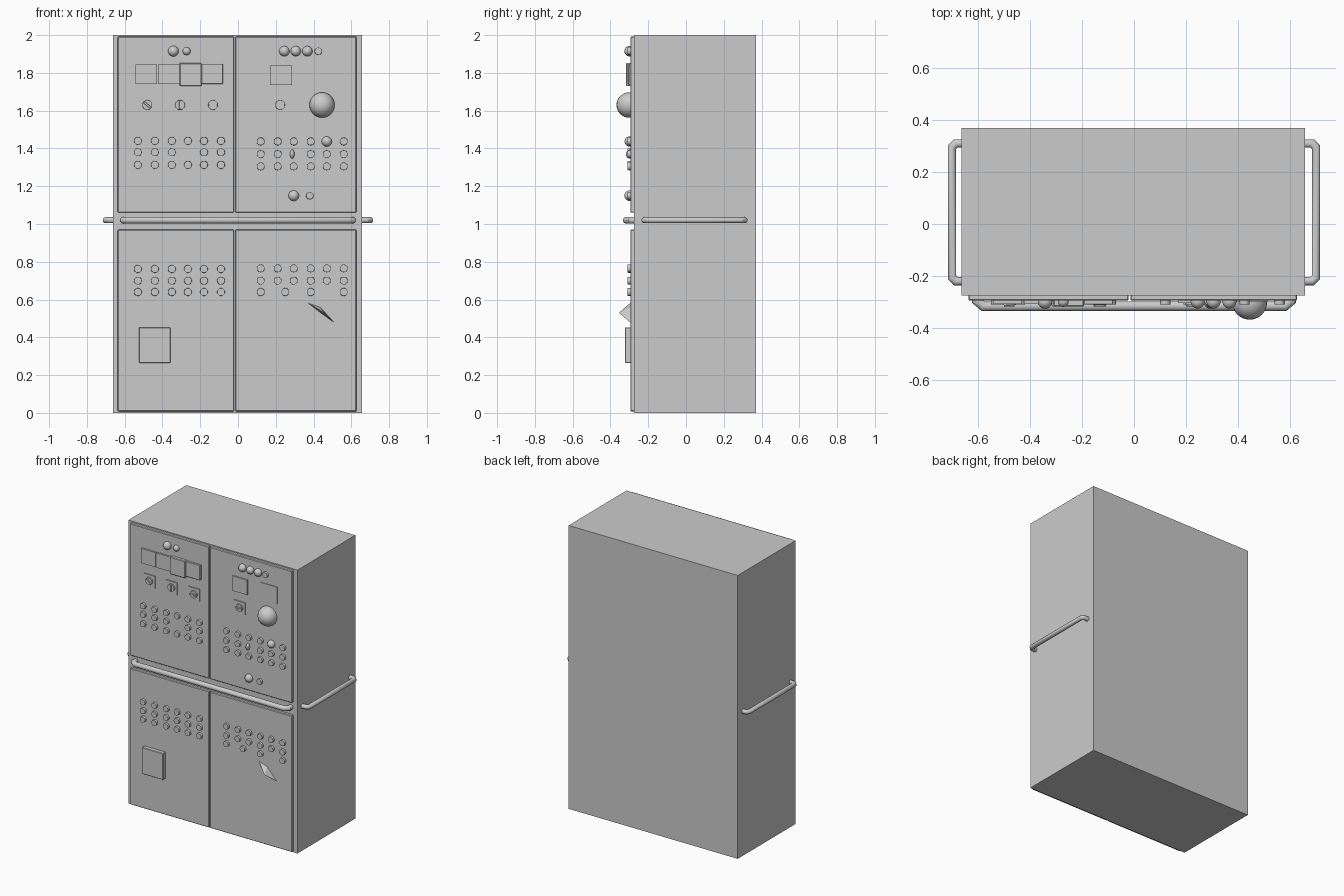
import bpy, bmesh, math
from mathutils import Vector

if "Cube" in bpy.data.objects:
    bpy.data.objects.remove(bpy.data.objects["Cube"])

grey = bpy.data.materials.new("light_grey")
grey.use_nodes = True
COLOUR = (0.6, 0.6, 0.6, 1)
grey.diffuse_color = COLOUR
grey.node_tree.nodes["Principled BSDF"].inputs["Base Color"].default_value = COLOUR
FACE = -0.295  # outer surface of the doors


def finish(name, bm, smooth=False):
    bmesh.ops.recalc_face_normals(bm, faces=bm.faces)
    mesh = bpy.data.meshes.new(name)
    bm.to_mesh(mesh)
    bm.free()
    mesh.materials.append(grey)
    ob = bpy.data.objects.new(name, mesh)
    bpy.context.collection.objects.link(ob)
    if smooth:
        bpy.ops.object.select_all(action="DESELECT")
        ob.select_set(True)
        bpy.context.view_layer.objects.active = ob
        bpy.ops.object.shade_smooth_by_angle(angle=math.radians(40))
    return ob


def box(name, x, y, z, bevel=0):
    """Box from (min, max) ranges."""
    bm = bmesh.new()
    bmesh.ops.create_cube(bm, size=1)
    for v in bm.verts:
        v.co = [(r[0] + r[1]) / 2 + c * (r[1] - r[0]) for r, c in zip((x, y, z), v.co)]
    if bevel:
        bmesh.ops.bevel(bm, geom=list(bm.edges), offset=bevel, segments=1, affect="EDGES")
    return finish(name, bm)


def button(name, x, z, radius=0.021, depth=0.015):
    """Short round cap with a bevelled rim, facing the front."""
    bm = bmesh.new()
    bmesh.ops.create_cone(bm, cap_ends=True, segments=20, radius1=radius,
                          radius2=radius * 0.95, depth=depth + 0.005)
    for v in bm.verts:
        a, b, c = v.co
        v.co = (x + a, FACE - c - (depth - 0.005) / 2, z + b)
    return finish(name, bm, True)


def ball(name, x, z, radius, y=FACE, stretch=(1, 1, 1)):
    bm = bmesh.new()
    bmesh.ops.create_uvsphere(bm, u_segments=24, v_segments=14, radius=radius)
    for v in bm.verts:
        v.co = [o + c * s for o, c, s in zip((x, y, z), v.co, stretch)]
    return finish(name, bm, True)


def rail(name, points, radius=0.018):
    """Round tube following a path, with mitred corners."""
    pts = [Vector(p) for p in points]
    bm = bmesh.new()
    rings = []
    up = Vector((0, 0, 1))
    for i, p in enumerate(pts):
        before = (p - pts[i - 1]).normalized() if i else (pts[1] - p).normalized()
        after = (pts[i + 1] - p).normalized() if i < len(pts) - 1 else before
        side = (before + after).normalized().cross(up)
        widen = 1 / max(0.5, math.cos(before.angle(after) / 2))
        rings.append([bm.verts.new(p + radius * (side * widen * math.cos(t) + up * math.sin(t)))
                      for t in (k * math.tau / 16 for k in range(16))])
    for a, b in zip(rings, rings[1:]):
        for k in range(16):
            bm.faces.new((a[k], a[k - 1], b[k - 1], b[k]))
    bm.faces.new(rings[0])
    bm.faces.new(rings[-1])
    return finish(name, bm, True)


# Cabinet and its four doors
box("cabinet", (-0.663, 0.657), (-0.275, 0.37), (0, 2))
for side, xs in (("right", (-0.637, -0.021)), ("left", (-0.014, 0.627))):
    for level, zs in (("upper", (1.06, 1.992)), ("lower", (0.008, 0.97))):
        box(f"{level}_{side}_door", xs, (FACE, -0.27), zs, 0.004)

# Guard rails on the front and both sides
rail("front_rail", [(-0.605, -0.27, 1.02), (-0.605, -0.295, 1.02), (-0.58, -0.316, 1.02),
                    (0.58, -0.316, 1.02), (0.605, -0.295, 1.02), (0.605, -0.27, 1.02)])
for side, s, wall in (("left", 1, 0.65), ("right", -1, 0.655)):
    rail(f"{side}_rail", [(s * wall, -0.22, 1.02), (s * 0.685, -0.22, 1.02),
                          (s * 0.7, -0.205, 1.02), (s * 0.7, 0.295, 1.02),
                          (s * 0.685, 0.31, 1.02), (s * wall, 0.31, 1.02)], 0.016)

# Button banks: columns, rows, gaps as (column, row)
left_cols = (-0.53, -0.44, -0.35, -0.265, -0.18, -0.09)
right_cols = (0.12, 0.21, 0.295, 0.385, 0.47, 0.56)
banks = {
    "upper_right": (left_cols, (1.44, 1.38, 1.313), {(3, 1)}),
    "upper_left": (right_cols, (1.437, 1.37, 1.305), {(4, 0), (2, 1)}),
    "lower_right": (left_cols, (0.762, 0.7, 0.64), set()),
    "lower_left": (right_cols, (0.765, 0.7, 0.64), {(1, 2), (2, 2), (4, 2)}),
}
for bank, (cols, rows, gaps) in banks.items():
    for r, z in enumerate(rows):
        for c, x in enumerate(cols):
            if (c, r) not in gaps:
                button(f"{bank}_button_{r}_{c}", x, z)
button("lower_left_button_extra", 0.25, 0.64)
button("single_button", 0.38, 1.15, 0.02)
button("top_button", 0.425, 1.915, 0.02)
ball("toggle_switch", 0.287, 1.37, 0.024, stretch=(0.5, 1, 1))

# Indicator lamps and the large dome
lamps = ((-0.342, 1.915, 0.028), (-0.272, 1.915, 0.021), (0.245, 1.915, 0.027),
         (0.306, 1.915, 0.027), (0.367, 1.915, 0.027), (0.47, 1.437, 0.027),
         (0.295, 1.15, 0.028))
for i, (x, z, r) in enumerate(lamps):
    ball(f"lamp_{i}", x, z, r, FACE - 0.003)
ball("large_dome", 0.445, 1.63, 0.067, FACE - 0.006)

# Meters
box("meter_1", (-0.542, -0.43), (-0.308, FACE + 0.01), (1.742, 1.845))
box("meter_2", (-0.424, -0.309), (-0.308, FACE + 0.01), (1.742, 1.845))
box("meter_3", (-0.309, -0.192), (-0.318, FACE + 0.01), (1.73, 1.852), 0.004)
box("meter_4", (-0.192, -0.08), (-0.31, FACE + 0.01), (1.742, 1.848), 0.002)
box("meter_5", (0.17, 0.285), (-0.304, FACE + 0.01), (1.735, 1.84))
box("meter_6", (0.385, 0.515), (-0.299, FACE + 0.01), (1.73, 1.85))

# Rotary selectors: plate, knob and grip
for i, (x, turn) in enumerate(((-0.48, -40), (-0.307, 90), (-0.132, 0), (0.224, 0))):
    z = 1.63
    box(f"selector_plate_{i}", (x - 0.043, x + 0.043), (-0.302, FACE + 0.01), (z - 0.043, z + 0.043))
    button(f"selector_knob_{i}", x, z, 0.027, 0.016)
    grip = box(f"selector_grip_{i}", (-0.024, 0.024), (-0.02, 0), (-0.006, 0.006), 0.002)
    grip.location = (x, FACE - 0.003, z)
    grip.rotation_euler.y = math.radians(-turn)

# Socket box and hooked handle on the lower doors
box("socket_box", (-0.525, -0.358), (-0.324, FACE + 0.01), (0.265, 0.452), 0.003)
bm = bmesh.new()
top, low = Vector((0.37, FACE, 0.582)), Vector((0.51, FACE, 0.478))
tip = Vector((0.455, -0.355, 0.53))
bend = Vector((0.435, FACE, 0.56))
under = Vector((0.44, FACE, 0.528))
a, b, c, d, e = [bm.verts.new(p) for p in (top, bend, low, under, tip)]
for f in ((a, b, e), (b, c, e), (c, d, e), (d, a, e), (a, d, c, b)):
    bm.faces.new(f)
finish("hooked_handle", bm)
